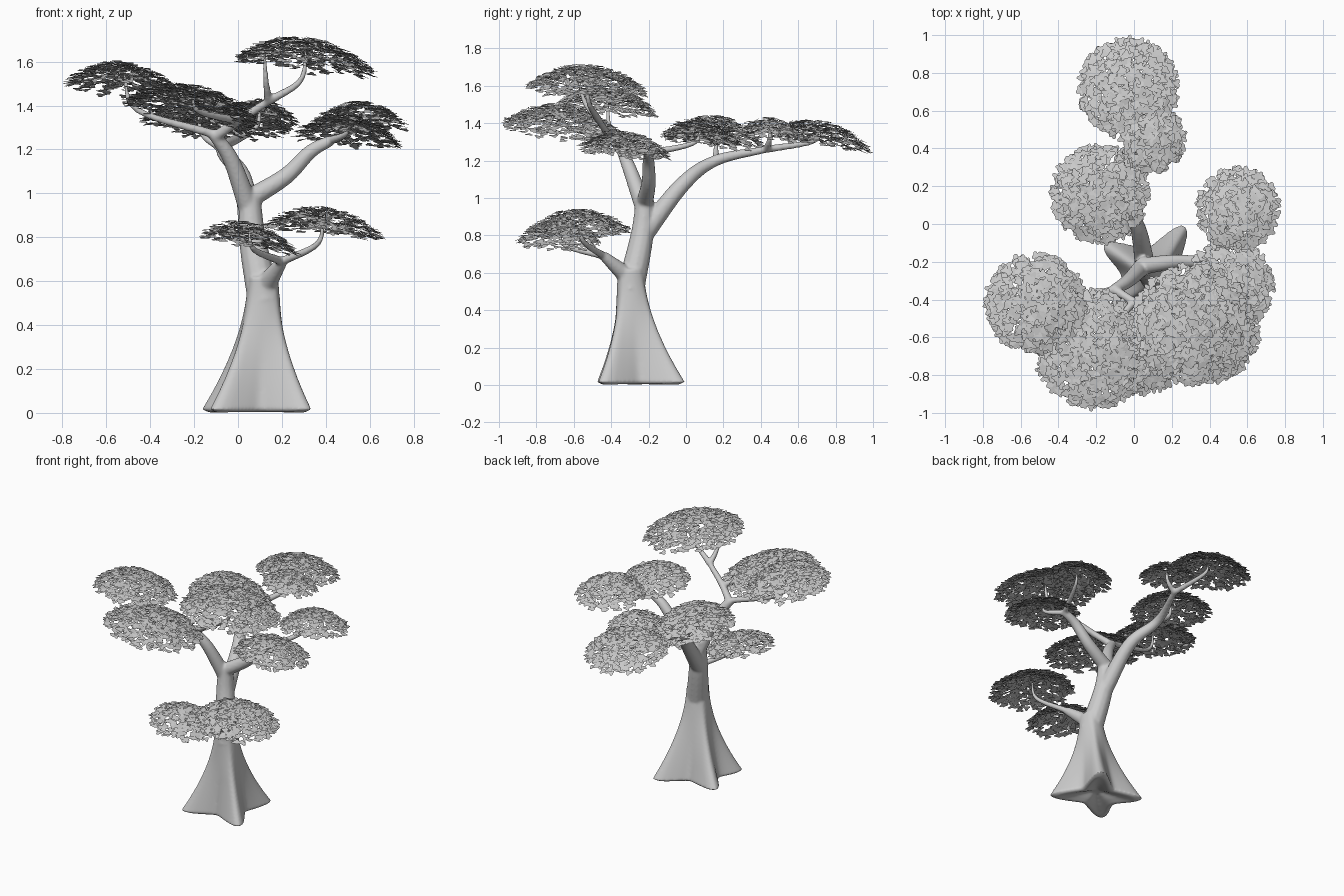
import bpy, bmesh, math, random
from mathutils import Vector, Matrix

if "Cube" in bpy.data.objects:
    bpy.data.objects.remove(bpy.data.objects["Cube"])

random.seed(4)
UP = Vector((0, 0, 1))


def finish(bm, name):
    me = bpy.data.meshes.new(name)
    bm.to_mesh(me)
    bm.free()
    ob = bpy.data.objects.new(name, me)
    bpy.context.collection.objects.link(ob)
    return ob


def ring_points(n, radius):
    """n points around z; radius is a function of the angle."""
    angles = [k * math.tau / n for k in range(n)]
    return [Vector((math.cos(t), math.sin(t), 0)) * radius(t) for t in angles]


def loft(bm, rings):
    """Closed skin through rings of points, with end caps."""
    rings = [[bm.verts.new(p) for p in r] for r in rings]
    n = len(rings[0])
    for a, b in zip(rings, rings[1:]):
        for i in range(n):
            j = (i + 1) % n
            bm.faces.new((a[i], a[j], b[j], b[i]))
    bm.faces.new(rings[0][::-1])
    bm.faces.new(rings[-1])


def limb(bm, r0, r1, pts, steps=6):
    """Tapered tube along a Catmull-Rom curve."""
    p = [Vector(q) for q in pts]
    p = [2 * p[0] - p[1]] + p + [2 * p[-1] - p[-2]]
    path = []
    for a, b, c, d in zip(p, p[1:], p[2:], p[3:]):
        for s in range(steps):
            t = s / steps
            path.append(0.5 * (2 * b + (c - a) * t + (2 * a - 5 * b + 4 * c - d) * t * t
                               + (3 * b - a - 3 * c + d) * t ** 3))
    path.append(p[-2])
    rings = []
    last = len(path) - 1
    for i, c in enumerate(path):
        d = path[min(i + 1, last)] - path[max(i - 1, 0)]
        rot = UP.rotation_difference(d.normalized())
        r = r0 + (r1 - r0) * i / last
        rings.append([c + rot @ v for v in ring_points(12, lambda t: r)])
    loft(bm, rings)


def canopy(name, x, y, z, r, h, sx, sy):
    """Shallow umbrella of trilobed leaf cards; sx, sy tilt the whole dome."""
    bm = bmesh.new()
    count = int(7800 * r * r)
    R = r - 0.016
    for i in range(count):
        # sunflower spacing keeps the cover even
        q = math.sqrt((i + 0.5) / count)
        a = i * math.pi * (3 - math.sqrt(5)) + random.uniform(-.25, .25)
        ca, sa = math.cos(a), math.sin(a)
        px, py = R * q * ca, R * q * sa
        pz = h * (1 - q ** 2.2) + sx * px + sy * py + random.uniform(-.024, .01)
        slope = 0.6 * h / R * q
        nrm = Vector((slope * ca - sx + random.gauss(0, .09),
                      slope * sa - sy + random.gauss(0, .09), 1)).normalized()
        m = (Matrix.Translation((x + px, y + py, z + pz))
             @ UP.rotation_difference(nrm).to_matrix().to_4x4()
             @ Matrix.Rotation(random.uniform(0, math.tau), 4, 'Z'))
        s = random.uniform(.023, .029)
        leaf = ring_points(18, lambda t: s * (0.76 + 0.24 * math.cos(3 * t)))
        bm.faces.new([bm.verts.new(m @ v) for v in leaf])
    finish(bm, name)


# Canopies: name, centre x, y, rim z, radius, dome height, tilt in x, tilt in y
canopies = [
    ("canopy_rear_far", -.03, .72, 1.3, .275, .105, 0, -.15),
    ("canopy_rear_small", .1, .45, 1.34, .185, .08, -.1, -.1),
    ("canopy_rear_near", -.18, .16, 1.31, .27, .12, -.1, -.1),
    ("canopy_right_rear", .55, .08, 1.31, .23, .1, 0, -.1),
    ("canopy_right_front", .5, -.33, 1.25, .25, .1, -.1, -.1),
    ("canopy_left", -.52, -.42, 1.48, .275, .11, -.1, -.1),
    ("canopy_front_left", -.21, -.66, 1.37, .325, .115, -.15, -.1),
    ("canopy_top", .31, -.53, 1.585, .33, .115, -.12, -.05),
    ("canopy_low_left", .05, -.68, .775, .23, .085, -.18, 0),
    ("canopy_low_right", .39, -.57, .83, .28, .1, -.1, 0),
]

# Trunk base flaring down into four pointed buttress roots (angles in degrees)
bm = bmesh.new()
roots = [math.radians(d) for d in (56, 150, 223, 319)]


def base_ring(f, inset=1.0):
    g = 1 - f
    core = .065 + .06 * g
    tip = .075 + .24 * g ** 1.8
    centre = Vector((.1, -.26, 0)).lerp(Vector((.117, -.3, .62)), f)

    def radius(t):
        c = [max(0, math.cos(t - a)) for a in roots]
        lobe = sum(.6 * v ** 7 + .4 * v ** 40 for v in c)
        return inset * (core + (tip - core) * lobe)
    return [centre + v for v in ring_points(72, radius)]


# shallow hollow underneath, then up the flare
rings = [base_ring(.07, .15), base_ring(.03, .5), base_ring(0, .82)]
rings += [base_ring(.025 + .975 * i / 24) for i in range(25)]
loft(bm, rings)

# Main limbs: start radius, end radius, path
limbs = [
    (.076, .048, [(.12, -.3, .5), (.065, -.235, .8), (.055, -.22, 1)]),                   # trunk
    (.055, .019, [(.06, -.23, .8), (.02, -.02, 1.07), (-.07, .16, 1.2), (.02, .43, 1.26)]),  # rear
    (.046, .026, [(.06, -.22, .98), (.22, -.2, 1.08), (.33, -.2, 1.19), (.42, -.2, 1.24)]),  # right
    (.048, .028, [(.05, -.22, .93), (-.03, -.3, 1.15), (-.11, -.35, 1.27)]),              # left
    (.026, .018, [(-.1, -.35, 1.26), (.0, -.41, 1.33), (.14, -.47, 1.42)]),               # top
    (.055, .027, [(.11, -.29, .56), (.2, -.44, .69)]),                                    # low
]
for r0, r1, pts in limbs:
    limb(bm, r0, r1, pts)

# Twigs: each canopy is fed from the nearest limb point, running out then up
forks = [Vector(p) for _, _, pts in limbs for p in pts]
for name, x, y, z, r, h, sx, sy in canopies:
    hub = Vector((x, y, z + .6 * h))
    start = min(forks, key=lambda p: (p - hub).length)
    targets = [(hub, .85)]
    if name == "canopy_top":  # the crown stands on two twigs
        targets.append((hub - Vector((.19, .05, 0)), .65))
    for end, out in targets:
        bend = start.lerp(end, out)
        bend.z = start.z + .4 * (end.z - start.z)
        limb(bm, .021, .008, [start, bend, end])

# Fuse wood into one organic skin
bmesh.ops.recalc_face_normals(bm, faces=bm.faces)
wood = finish(bm, "trunk_and_branches")
fuse = wood.modifiers.new("fuse", 'REMESH')
fuse.mode = 'VOXEL'
fuse.voxel_size = 0.008
fuse.use_smooth_shade = True
soften = wood.modifiers.new("soften", 'SMOOTH')
soften.factor = 0.5
soften.iterations = 8

for c in canopies:
    canopy(*c)
